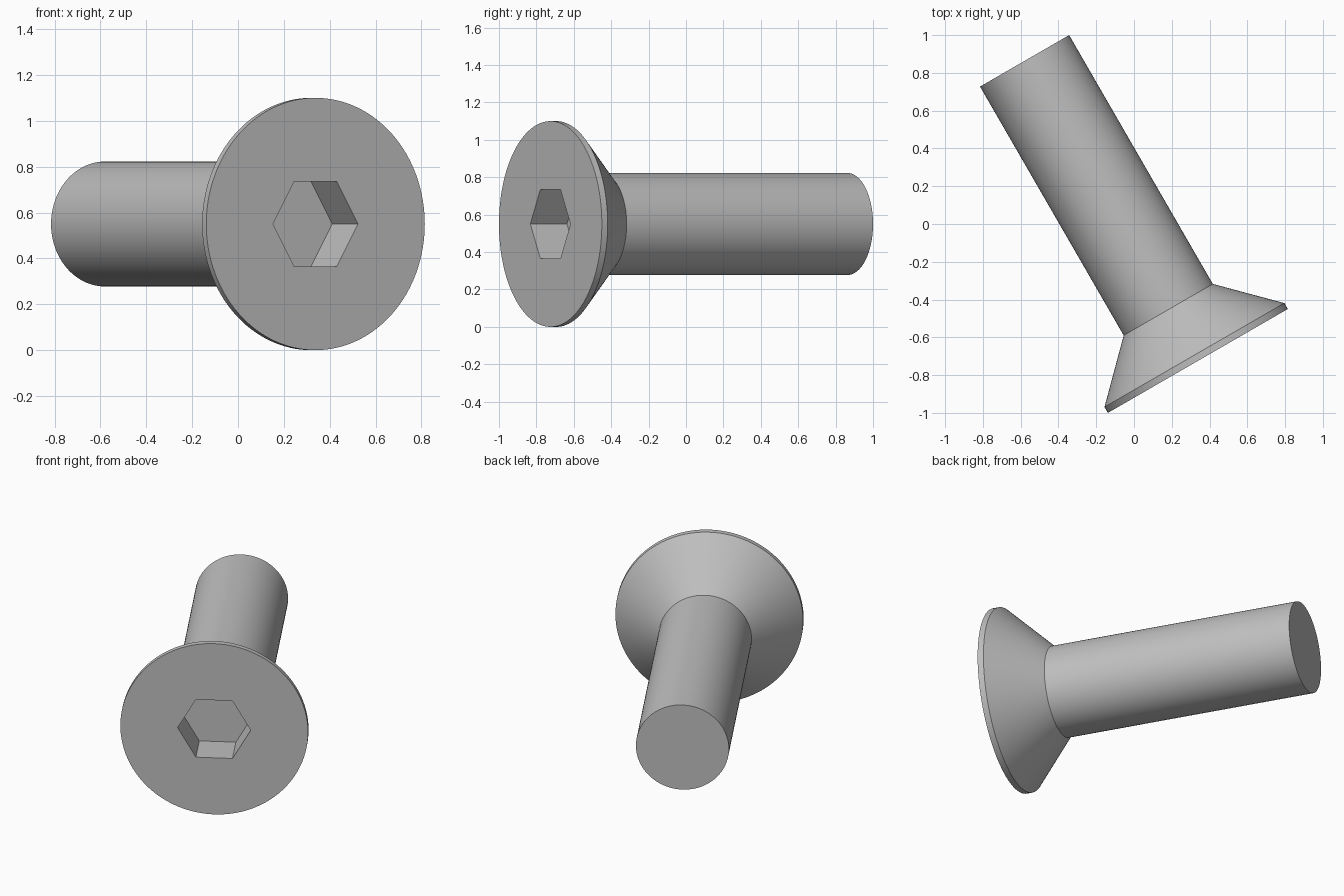
import bpy, bmesh
from math import cos, sin, tau, radians
from mathutils import Matrix

if "Cube" in bpy.data.objects:
    bpy.data.objects.remove(bpy.data.objects["Cube"])

HEAD_R, SHAFT_R, LENGTH = 0.55, 0.2725, 1.8345
SOCKET_R, SOCKET_DEPTH = 0.2142, 0.226

# Plain grey steel
steel = bpy.data.materials.new("grey_steel")
steel.use_nodes = True
color = (0.52, 0.52, 0.52, 1)
steel.diffuse_color = color
steel.node_tree.nodes["Principled BSDF"].inputs["Base Color"].default_value = color


def turned(name, profile, sides):
    """Closed solid from (radius, height) rings around local z."""
    bm = bmesh.new()
    rings = [[bm.verts.new((r * cos(tau * i / sides), r * sin(tau * i / sides), z))
              for i in range(sides)] for r, z in profile]
    for low, high in zip(rings, rings[1:]):
        for i in range(sides):
            j = (i + 1) % sides
            bm.faces.new((low[i], low[j], high[j], high[i]))
    bm.faces.new(rings[0][::-1])
    bm.faces.new(rings[-1])
    mesh = bpy.data.meshes.new(name)
    bm.to_mesh(mesh)
    bm.free()
    mesh.materials.append(steel)
    obj = bpy.data.objects.new(name, mesh)
    bpy.context.collection.objects.link(obj)
    # Lay the axis flat, head at the front, turned toward the left
    obj.matrix_world = (Matrix.Translation((0.338, -0.725, HEAD_R))
                        @ Matrix.Rotation(radians(30), 4, "Z")
                        @ Matrix.Rotation(radians(-90), 4, "X"))
    return obj


# Countersunk head with thin rim, and plain shaft
screw = turned("countersunk_screw", [(HEAD_R, 0), (HEAD_R, 0.036),
                                     (SHAFT_R, 0.3135), (SHAFT_R, LENGTH)], 128)

# Hexagonal drive socket
cutter = turned("socket_cutter", [(SOCKET_R, -0.1), (SOCKET_R, SOCKET_DEPTH)], 6)
cutter.hide_render = True
cut = screw.modifiers.new("hex_socket", "BOOLEAN")
cut.operation, cut.solver, cut.object = "DIFFERENCE", "EXACT", cutter

bpy.ops.object.select_all(action="DESELECT")
screw.select_set(True)
bpy.context.view_layer.objects.active = screw
bpy.ops.object.modifier_apply(modifier=cut.name)
bpy.data.objects.remove(cutter)
bpy.ops.object.shade_smooth_by_angle(angle=radians(30))
